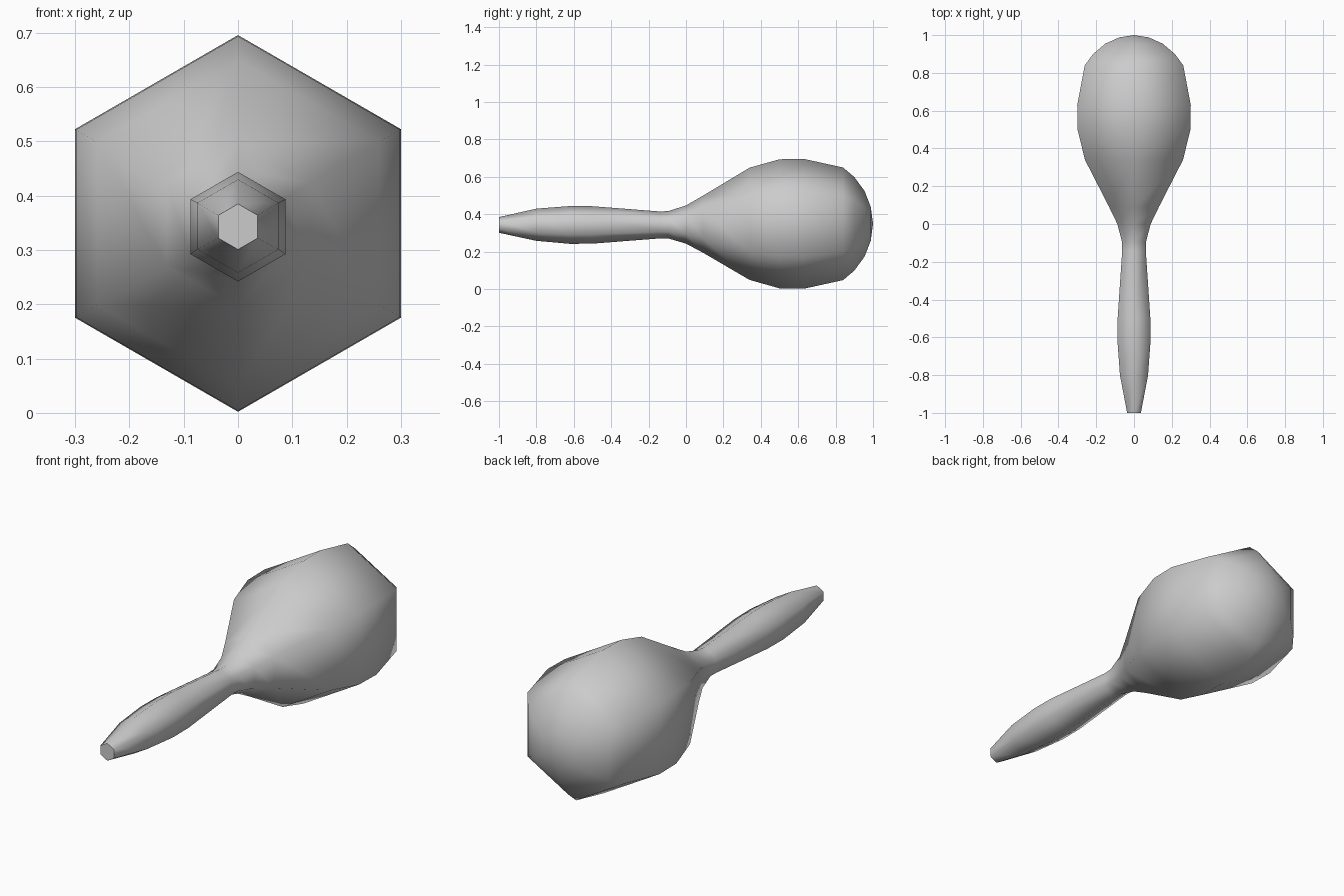
import bpy, bmesh
from math import cos, sin, pi

if "Cube" in bpy.data.objects:
    bpy.data.objects.remove(bpy.data.objects["Cube"])

SIDES = 6
# (y, radius, centre height) stations from handle end to rounded head
profile = [
    (-1.0, 0.042, 0.343), (-0.8, 0.086, 0.344), (-0.62, 0.101, 0.343),
    (-0.5, 0.100, 0.343), (-0.14, 0.072, 0.343), (-0.095, 0.073, 0.344),
    (0.0, 0.102, 0.345), (0.09, 0.152, 0.347), (0.34, 0.300, 0.349),
    (0.5, 0.345, 0.349), (0.63, 0.347, 0.349), (0.84, 0.301, 0.349),
    (0.90, 0.250, 0.349), (0.955, 0.175, 0.349), (0.988, 0.090, 0.349),
]

bm = bmesh.new()

# Hexagonal rings with a corner pointing straight up
rings = []
for y, r, c in profile:
    rings.append([bm.verts.new((r * sin(2 * pi * i / SIDES), y,
                                c + r * cos(2 * pi * i / SIDES)))
                  for i in range(SIDES)])

# Side walls
for a, b in zip(rings, rings[1:]):
    for i in range(SIDES):
        j = (i + 1) % SIDES
        bm.faces.new((a[i], a[j], b[j], b[i]))

# Rounded head tip
tip = bm.verts.new((0, 1.0, 0.349))
for i in range(SIDES):
    bm.faces.new((rings[-1][i], rings[-1][(i + 1) % SIDES], tip))

for f in bm.faces:
    f.smooth = True

# Flat handle end with a hard edge
cap = bm.faces.new(rings[0])
cap.smooth = False
for e in cap.edges:
    e.smooth = False

bmesh.ops.recalc_face_normals(bm, faces=bm.faces[:])
mesh = bpy.data.meshes.new("shaker")
bm.to_mesh(mesh)
bm.free()
bpy.context.collection.objects.link(bpy.data.objects.new("shaker", mesh))
